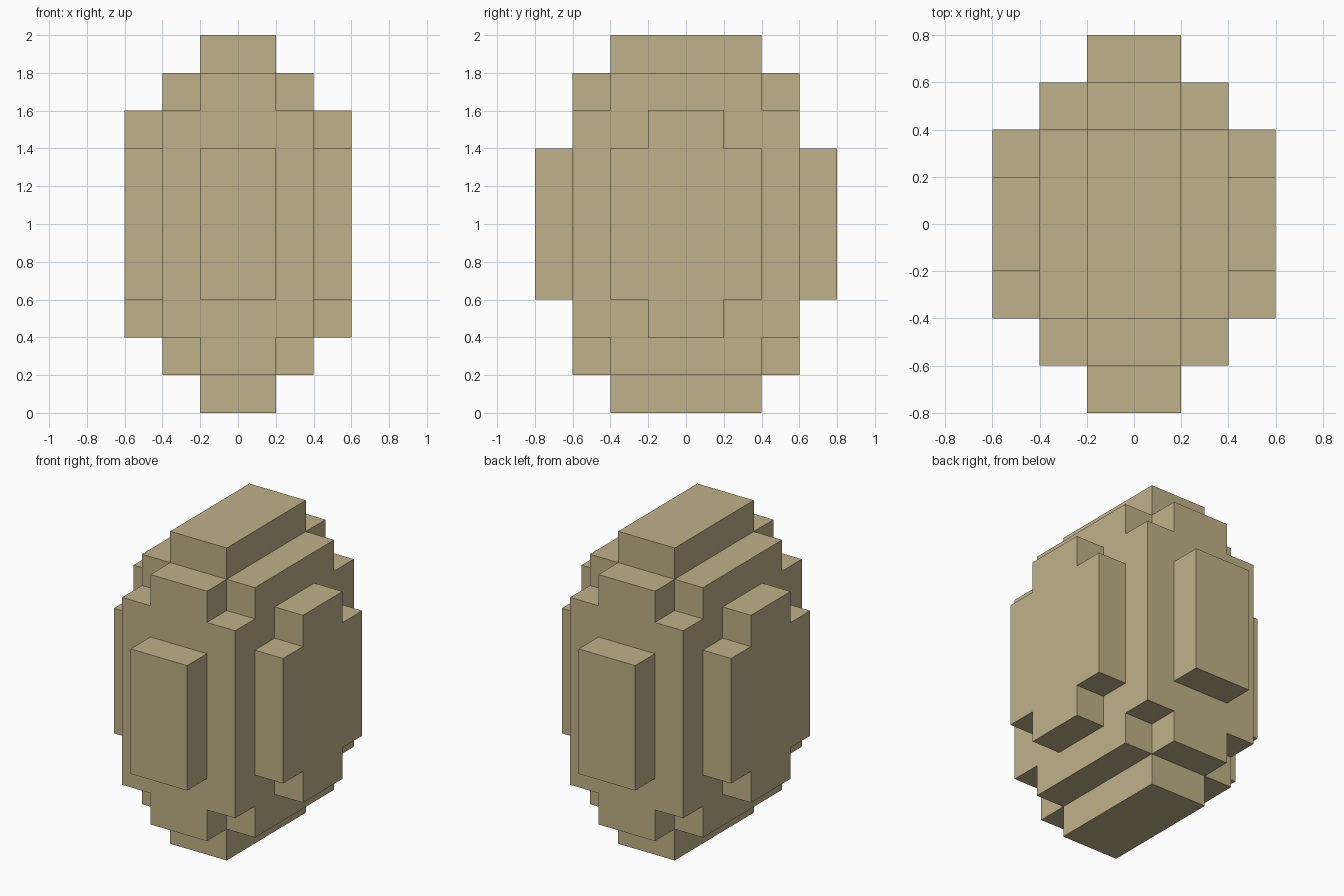
import bpy
import bmesh
from mathutils import Vector

cube = bpy.data.objects.get("Cube")
if cube:
    bpy.data.objects.remove(cube, do_unlink=True)

STEP = 0.2

# Sand-coloured material
sand = bpy.data.materials.new("sand")
sand.use_nodes = True
colour = (0.521, 0.440, 0.246, 1.0)
sand.diffuse_color = colour
sand.node_tree.nodes["Principled BSDF"].inputs["Base Color"].default_value = colour

# Centred blocks in steps: half width, half depth, half height
BLOCKS = [
    (2, 3, 6),   # main body
    (2, 2, 8),   # upper and lower shoulders
    (1, 3, 8),   # front and back ridge
    (1, 2, 10),  # top and bottom caps
    (1, 4, 4),   # front and back plates
    (3, 2, 4),   # side plates
    (3, 1, 6),   # side plate tabs
]

# Merge the blocks into one set of unit cells (heights count from the middle)
cells = {(x, y, z)
         for a, b, c in BLOCKS
         for x in range(-a, a)
         for y in range(-b, b)
         for z in range(-c // 2, c // 2)}

# Outer shell: a quad wherever a cell has no neighbour
bm = bmesh.new()
corners = {}


def corner(p):
    key = tuple(int(round(v)) for v in p)
    if key not in corners:
        corners[key] = bm.verts.new((key[0] * STEP, key[1] * STEP, (key[2] + 5) * STEP))
    return corners[key]


for cell in sorted(cells):
    for axis in range(3):
        u, v = Vector((0, 0, 0)), Vector((0, 0, 0))
        u[(axis + 1) % 3] = 1
        v[(axis + 2) % 3] = 1
        for side in (-1, 1):
            near = list(cell)
            near[axis] += side
            if tuple(near) in cells:
                continue
            base = Vector(cell)
            if side > 0:
                base[axis] += 1
            ring = [base, base + u, base + u + v, base + v]
            if side < 0:
                ring.reverse()
            bm.faces.new([corner(p) for p in ring])

mesh = bpy.data.meshes.new("stepped_body")
bm.to_mesh(mesh)
bm.free()
mesh.materials.append(sand)
body = bpy.data.objects.new("stepped_body", mesh)
bpy.context.collection.objects.link(body)
